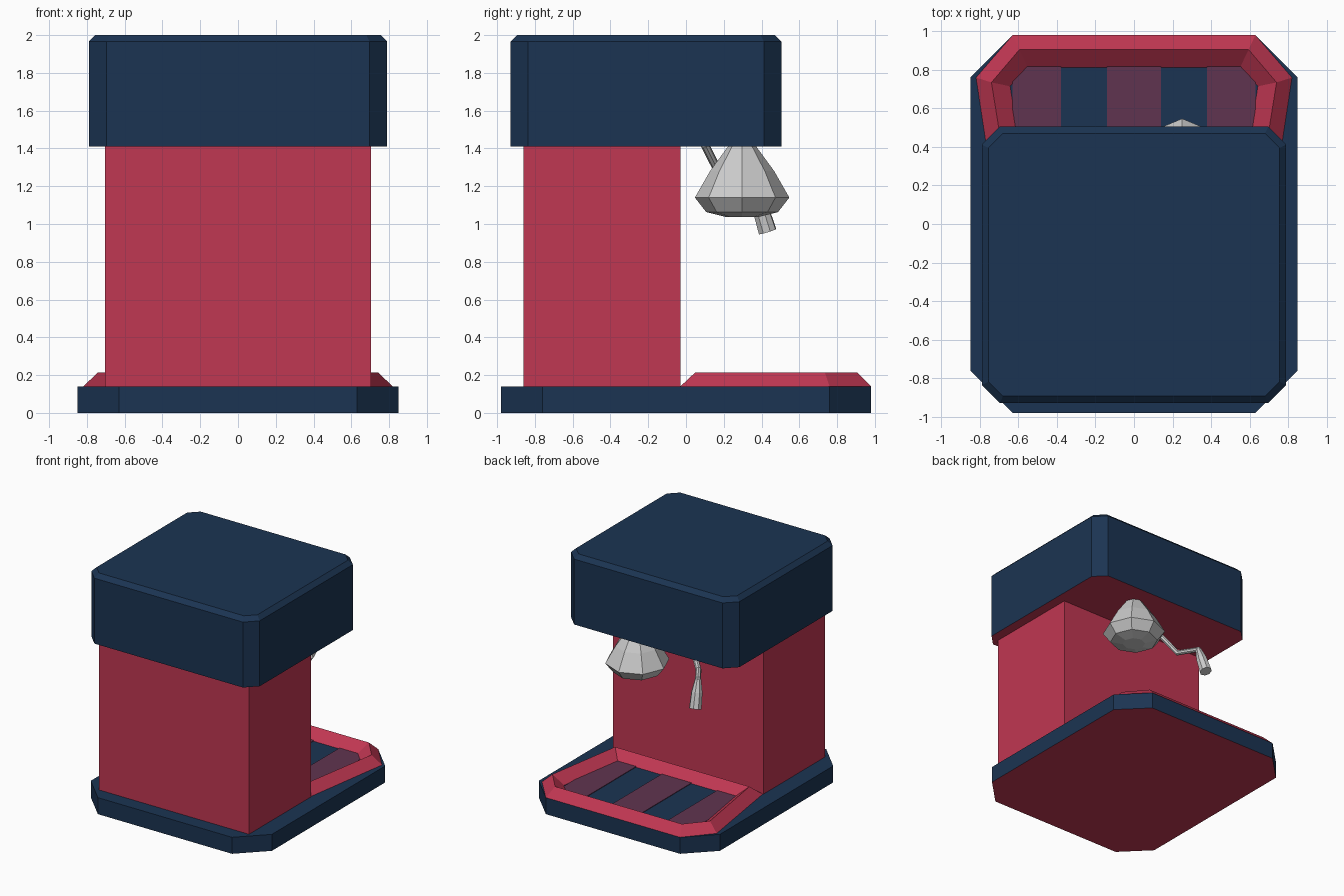
import bpy, bmesh, math
from mathutils import Vector

if "Cube" in bpy.data.objects:
    bpy.data.objects.remove(bpy.data.objects["Cube"])


def material(name, rgb):
    m = bpy.data.materials.new(name)
    m.diffuse_color = (*rgb, 1)
    m.use_nodes = True
    m.node_tree.nodes["Principled BSDF"].inputs["Base Color"].default_value = m.diffuse_color
    return m


NAVY = material("navy", (0.011, 0.034, 0.085))
RED = material("red", (0.53, 0.038, 0.085))
PLUM = material("plum", (0.118, 0.034, 0.08))


def loft(name, rings, mats=(), closed=False):
    """Skin a stack of equal-length rings; a second material goes on the underside."""
    bm = bmesh.new()
    loops = [[bm.verts.new(p) for p in ring] for ring in rings]
    pairs = list(zip(loops, loops[1:]))
    if closed:
        pairs.append((loops[-1], loops[0]))
    else:
        bm.faces.new(loops[0])
        bm.faces.new(loops[-1])
    n = len(loops[0])
    for a, b in pairs:
        for i in range(n):
            j = (i + 1) % n
            bm.faces.new((a[i], a[j], b[j], b[i]))
    bmesh.ops.recalc_face_normals(bm, faces=bm.faces)
    bm.normal_update()
    if len(mats) > 1:
        for f in bm.faces:
            f.material_index = int(f.normal.z < -0.9)
    me = bpy.data.meshes.new(name)
    bm.to_mesh(me)
    bm.free()
    for m in mats:
        me.materials.append(m)
    ob = bpy.data.objects.new(name, me)
    bpy.context.collection.objects.link(ob)
    return ob


def octagon(x, y0, y1, c, z):
    """Rectangle with corners cut by c."""
    right = [(x - c, y0), (x, y0 + c), (x, y1 - c), (x - c, y1)]
    return [(px, py, z) for px, py in right + [(-a, b) for a, b in right[::-1]]]


def box(name, x0, x1, y0, y1, z0, z1, mat):
    rect = [(x0, y0), (x1, y0), (x1, y1), (x0, y1)]
    return loft(name, [[(*p, z) for p in rect] for z in (z0, z1)], [mat])


def circle(center, r, axis=(0, 0, 1), n=8):
    """Ring of n points around an axis."""
    q = Vector(axis).to_track_quat('Z', 'Y')
    return [Vector(center) + q @ Vector((r * math.cos(2 * math.pi * i / n),
                                         r * math.sin(2 * math.pi * i / n), 0)) for i in range(n)]


# Base, body and head
loft("base", [octagon(0.85, -0.98, 0.98, 0.22, z) for z in (0, 0.14)], [NAVY, RED])
box("body", -0.705, 0.705, -0.86, -0.03, 0.14, 1.41, RED)
loft("head", [octagon(0.79, -0.93, 0.505, 0.093, 1.41),
              octagon(0.79, -0.93, 0.505, 0.093, 1.965),
              octagon(0.755, -0.893, 0.47, 0.075, 2.0)], [NAVY, RED])


# Drip tray rim: outer foot, ridge and inner foot
def tray_ring(z, half):
    return [(x, y, z) for x, y in half + [(-a, b) for a, b in half[::-1]]]


loft("drip_tray_rim", [
    tray_ring(0.14, [(0.70, -0.03), (0.82, 0.76), (0.63, 0.98)]),
    tray_ring(0.215, [(0.63, 0.05), (0.74, 0.735), (0.595, 0.905)]),
    tray_ring(0.14, [(0.55, 0.13), (0.643, 0.715), (0.55, 0.812)])], [RED], closed=True)

# Tray stripes, tucked under the rim
for i, (a, b) in enumerate([(-0.63, -0.38), (-0.14, 0.14), (0.38, 0.63)]):
    box(f"tray_stripe_{i + 1}", a, b, 0.1, 0.84, 0.138, 0.145, PLUM)

# Brewing spout
loft("spout", [circle((0.25, 0.297, z), r) for r, z in
               [(0.09, 1.038), (0.19, 1.063), (0.25, 1.14), (0.17, 1.28), (0.075, 1.41)]])

# Steam wand: bent thin pipe and flared nozzle
path = [Vector(p) for p in [(-0.09, 0.10, 1.42), (-0.27, 0.22, 1.18), (-0.37, 0.365, 1.185),
                            (-0.375, 0.38, 1.13)]]
rings = []
for i, p in enumerate(path):
    t = (path[min(i + 1, 3)] - p).normalized() + (p - path[max(i - 1, 0)]).normalized()
    rings.append(circle(p, 0.023, t))
loft("steam_pipe", rings)
top, tip = Vector((-0.37, 0.365, 1.18)), Vector((-0.39, 0.432, 0.96))
loft("steam_nozzle", [circle(top, 0.025, tip - top),
                      circle(top.lerp(tip, 0.45), 0.045, tip - top),
                      circle(tip, 0.05, tip - top)])
